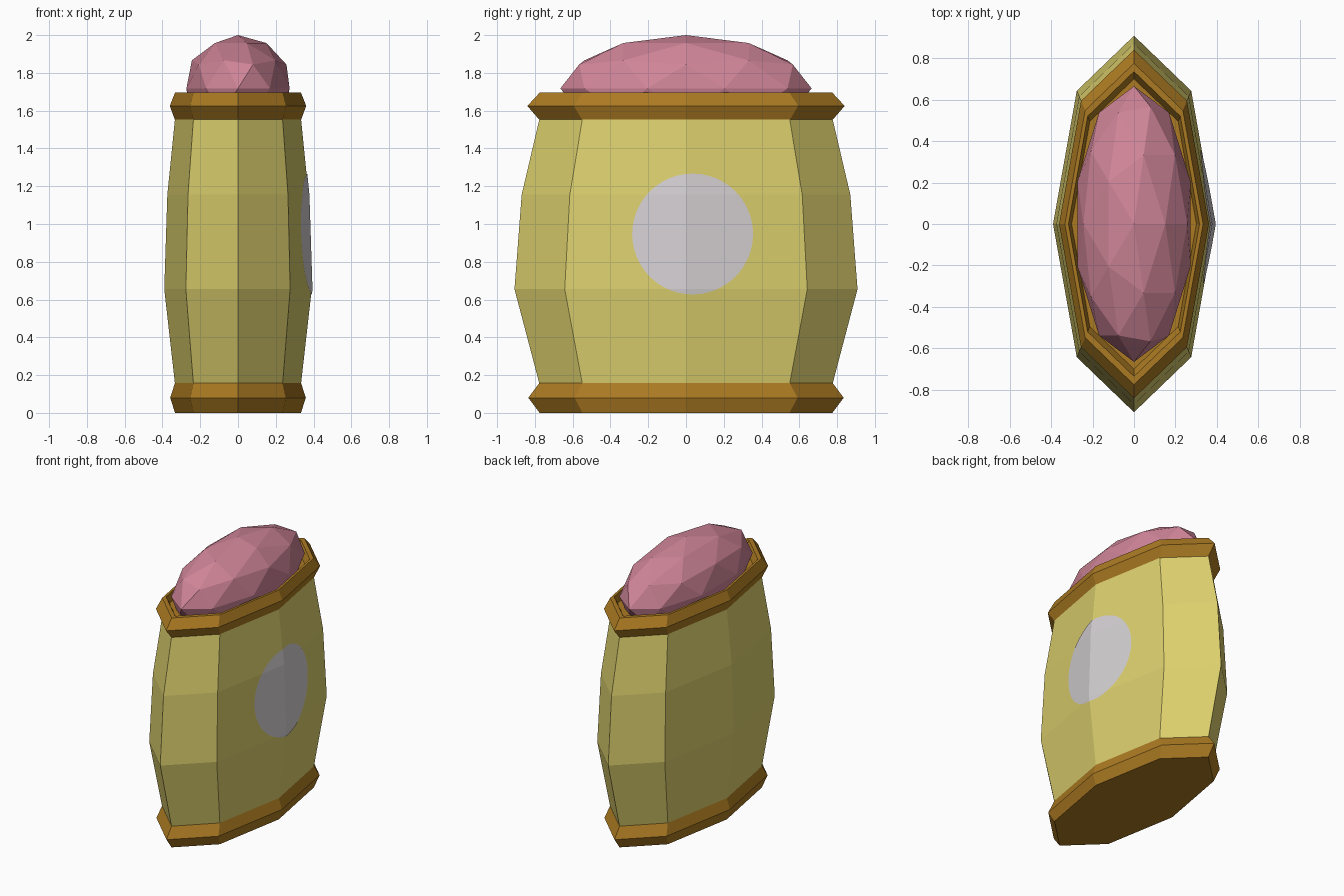
import bpy, bmesh, math
from mathutils import Vector, Matrix

if "Cube" in bpy.data.objects:
    bpy.data.objects.remove(bpy.data.objects["Cube"])

SQUASH = 0.43          # width / depth of every part
SIDES = 8


def material(name, rgb):
    m = bpy.data.materials.new(name)
    m.diffuse_color = (*rgb, 1)
    m.use_nodes = True
    m.node_tree.nodes["Principled BSDF"].inputs["Base Color"].default_value = m.diffuse_color
    return m


YELLOW = material("pale yellow", (0.72, 0.63, 0.155))
GOLD = material("dark gold", (0.41, 0.195, 0.016))
PINK = material("dusty pink", (0.63, 0.235, 0.315))
PALE = material("pale grey", (0.66, 0.63, 0.65))


def finish(bm, name, mat):
    mesh = bpy.data.meshes.new(name)
    bm.to_mesh(mesh)
    bm.free()
    mesh.materials.append(mat)
    ob = bpy.data.objects.new(name, mesh)
    bpy.context.collection.objects.link(ob)
    return ob


def turned(name, profile, mat):
    """Eight-sided squashed solid from (radius, height) pairs, capped at both ends."""
    bm = bmesh.new()
    rings = []
    for r, z in profile:
        angles = [2 * math.pi * i / SIDES for i in range(SIDES)]
        rings.append([bm.verts.new((r * SQUASH * math.cos(a), r * math.sin(a), z)) for a in angles])
    for lo, hi in zip(rings, rings[1:]):
        for i in range(SIDES):
            j = (i + 1) % SIDES
            bm.faces.new((lo[i], lo[j], hi[j], hi[i]))
    bm.faces.new(rings[0][::-1])
    bm.faces.new(rings[-1])
    return finish(bm, name, mat)


# Jar body and its two rims
BODY = [(0.775, 0.15), (0.908, 0.655), (0.87, 1.155), (0.775, 1.56)]
turned("jar_body", BODY, YELLOW)
turned("bottom_rim", [(0.775, 0), (0.835, 0.08), (0.775, 0.16)], GOLD)
turned("top_rim", [(0.775, 1.55), (0.84, 1.625), (0.775, 1.695), (0.735, 1.695), (0.70, 1.64)], GOLD)

# Faceted stopper
bm = bmesh.new()
bmesh.ops.create_icosphere(bm, subdivisions=2, radius=1,
                           matrix=Matrix.Translation((0, 0, 1.718)) @ Matrix.Diagonal((0.287, 0.665, 0.282, 1)))
finish(bm, "stopper", PINK)


# Round label, creased to follow the right side of the body
def body_x(y, z):
    for (r0, z0), (r1, z1) in zip(BODY, BODY[1:]):
        if z <= z1:
            r = r0 + (r1 - r0) * (z - z0) / (z1 - z0)
            return SQUASH * (r - abs(y) * math.tan(math.pi / 8))


bm = bmesh.new()
ring = [2 * math.pi * i / 48 for i in range(48)]
bm.faces.new([bm.verts.new((0, 0.035 + 0.32 * math.cos(a), 0.947 + 0.32 * math.sin(a))) for a in ring])
for co, no in (((0, 0, 0), (0, 1, 0)), ((0, 0, BODY[1][1]), (0, 0, 1)), ((0, 0, BODY[2][1]), (0, 0, 1))):
    bmesh.ops.bisect_plane(bm, geom=bm.verts[:] + bm.edges[:] + bm.faces[:],
                           plane_co=Vector(co), plane_no=Vector(no))
for v in bm.verts:
    v.co.x = body_x(v.co.y, v.co.z) + 0.004
finish(bm, "round_label", PALE)
